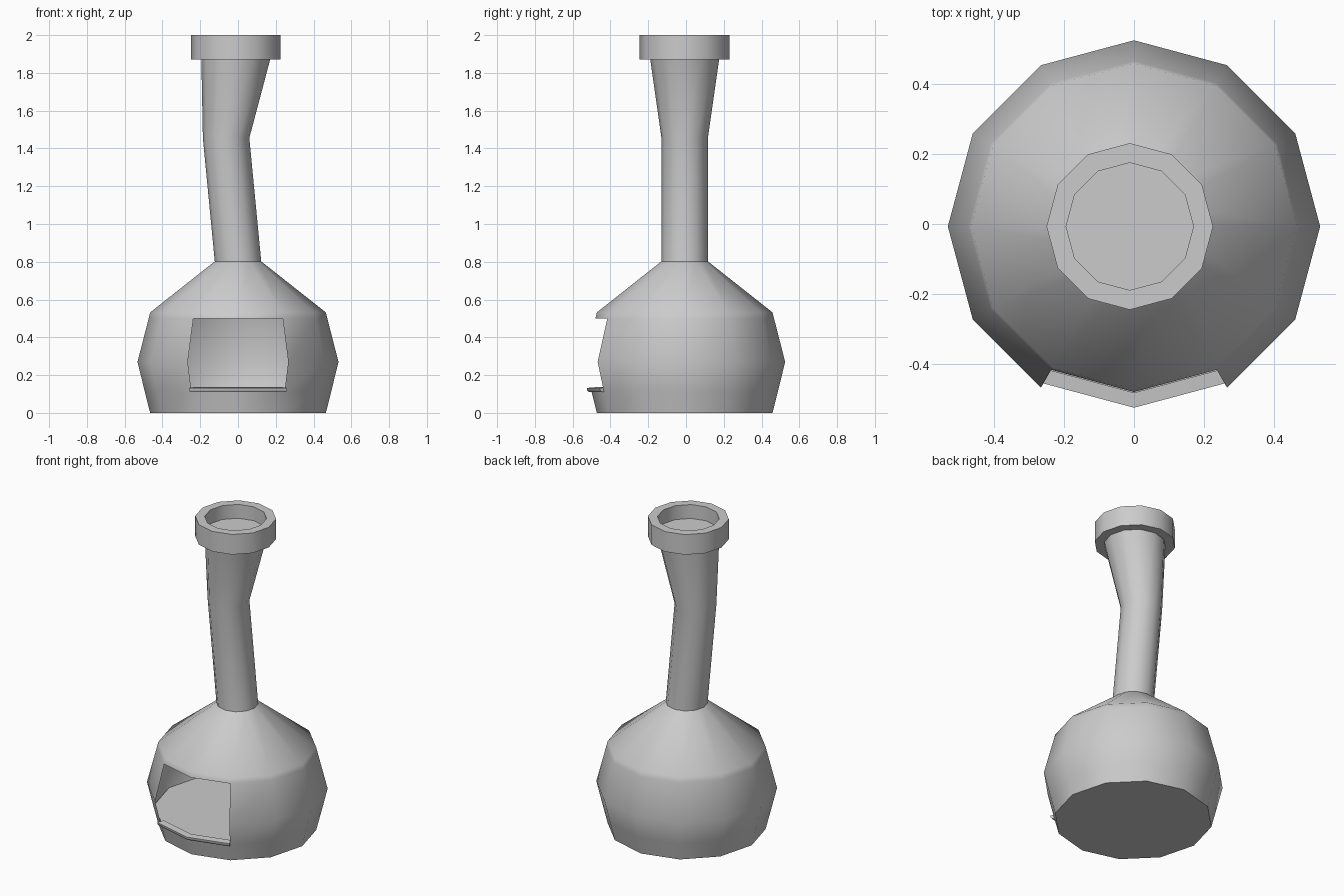
import bpy, bmesh, math

if "Cube" in bpy.data.objects:
    bpy.data.objects.remove(bpy.data.objects["Cube"])

SIDES = 12
CY = -0.007


def finish(name, bm, angle=40):
    bmesh.ops.recalc_face_normals(bm, faces=bm.faces)
    me = bpy.data.meshes.new(name)
    bm.to_mesh(me)
    bm.free()
    ob = bpy.data.objects.new(name, me)
    bpy.context.collection.objects.link(ob)
    bpy.ops.object.select_all(action='DESELECT')
    ob.select_set(True)
    bpy.context.view_layer.objects.active = ob
    bpy.ops.object.shade_smooth_by_angle(angle=math.radians(angle))
    return ob


def ring(bm, cx, r, z, n=SIDES, start=0):
    step = math.tau / SIDES
    return [bm.verts.new((cx + r * math.cos((start + i) * step),
                          CY + r * math.sin((start + i) * step), z)) for i in range(n)]


def loft(name, profile, cap_first=False, cap_last=False, closed=False, holes=()):
    """Join 12-sided rings given as (centre x, radius, z)."""
    bm = bmesh.new()
    rings = [ring(bm, *p) for p in profile]
    pairs = list(zip(rings, rings[1:]))
    if closed:
        pairs.append((rings[-1], rings[0]))
    for k, (a, b) in enumerate(pairs):
        for i in range(SIDES):
            if (k, i) not in holes:
                j = (i + 1) % SIDES
                bm.faces.new((a[i], a[j], b[j], b[i]))
    if cap_first:
        bm.faces.new(rings[0])
    if cap_last:
        bm.faces.new(rings[-1])
    return finish(name, bm)


# Fire bowl with the two front sectors open
loft("fire_bowl",
     [(0, .465, 0), (0, .494, .115), (0, .532, .27), (0, .473, .5), (0, .465, .532), (0, .123, .802)],
     cap_first=True, holes={(k, i) for k in (1, 2) for i in (8, 9)})

# Hearth floor inside the bowl
bm = bmesh.new()
bm.faces.new(ring(bm, 0, .49, .122))
finish("hearth_floor", bm)

# Ledge below the opening
bm = bmesh.new()
section = [(.475, .11), (.508, .11), (.518, .122), (.518, .132), (.475, .136)]
rows = [ring(bm, 0, r, z, 3, 8) for r, z in section]
for a, b in zip(rows, rows[1:] + rows[:1]):
    for i in range(2):
        bm.faces.new((a[i], a[i + 1], b[i + 1], b[i]))
for i in (0, 2):
    bm.faces.new([row[i] for row in rows])
finish("front_ledge", bm)

# Bent chimney, flaring to the collar
loft("chimney", [(0, .123, .802), (-.063, .123, 1.455), (-.012, .182, 1.87)])

# Collar ring and the recessed cap inside it
loft("collar", [(-.012, .182, 1.87), (-.012, .238, 1.87), (-.012, .238, 2),
                (-.012, .182, 2), (-.012, .182, 1.91)], cap_last=True)
